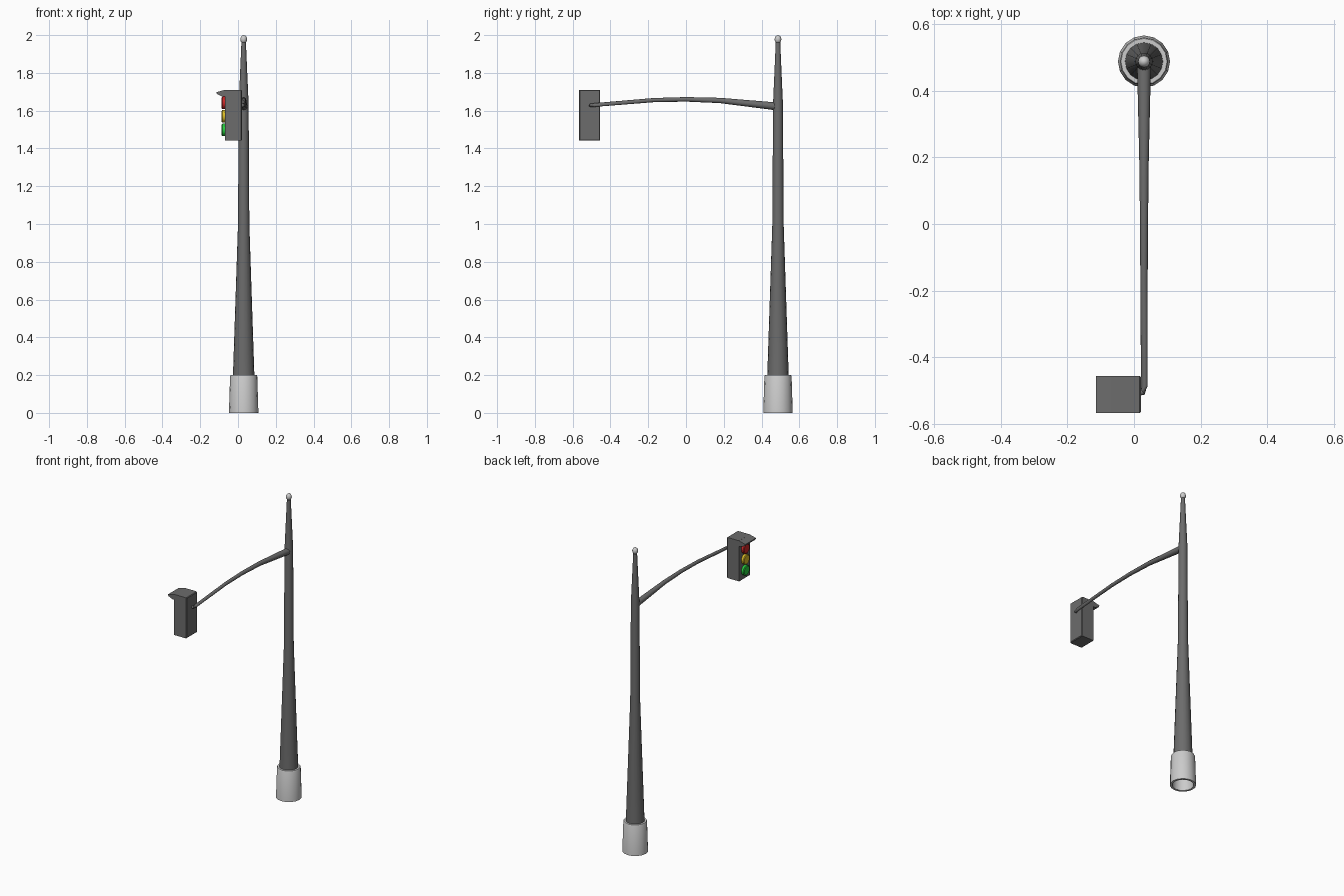
import bpy, bmesh, math
from mathutils import Vector, Matrix

if "Cube" in bpy.data.objects:
    bpy.data.objects.remove(bpy.data.objects["Cube"])

PX, PY = 0.03, 0.487  # pole axis


def finish(bm, name, color=None, smooth=True):
    bmesh.ops.recalc_face_normals(bm, faces=bm.faces[:])
    me = bpy.data.meshes.new(name)
    bm.to_mesh(me)
    bm.free()
    ob = bpy.data.objects.new(name, me)
    bpy.context.collection.objects.link(ob)
    if color:
        mat = bpy.data.materials.new(name + "_color")
        mat.diffuse_color = (*color, 1)
        mat.use_nodes = True
        mat.node_tree.nodes["Principled BSDF"].inputs["Base Color"].default_value = mat.diffuse_color
        me.materials.append(mat)
    if smooth:
        bpy.ops.object.select_all(action='DESELECT')
        ob.select_set(True)
        bpy.context.view_layer.objects.active = ob
        bpy.ops.object.shade_smooth_by_angle(angle=math.radians(35))
    return ob


def loft(name, rings, sides, closed=False, color=None):
    """Skin circular rings given as (centre, direction, radius)."""
    bm = bmesh.new()
    loops = []
    for c, d, r in rings:
        q = Vector((0, 0, 1)).rotation_difference(Vector(d).normalized())
        loops.append([bm.verts.new(Vector(c) + q @ Vector((r * math.cos(a), r * math.sin(a), 0)))
                      for a in (2 * math.pi * i / sides for i in range(sides))])
    pairs = list(zip(loops, loops[1:]))
    if closed:
        pairs.append((loops[-1], loops[0]))
    for a, b in pairs:
        for i in range(sides):
            j = (i + 1) % sides
            bm.faces.new((a[i], a[j], b[j], b[i]))
    if not closed:
        bm.faces.new(loops[0])
        bm.faces.new(loops[-1])
    return finish(bm, name, color)


def upright(name, profile, sides=16, closed=False, color=None):
    return loft(name, [((PX, PY, z), (0, 0, 1), r) for r, z in profile], sides, closed, color)


# Hollow base sleeve and tapered pole
upright("base_sleeve", [(0.078, 0), (0.072, 0.193), (0.069, 0.2), (0.052, 0.2), (0.064, 0)], closed=True,
        color=(0.6, 0.6, 0.6))
DARK = (0.15, 0.15, 0.15)
upright("pole", [(0.057, 0.19), (0.030, 1.0), (0.026, 1.64), (0.012, 1.96)], color=DARK)

# Small egg-shaped finial
bm = bmesh.new()
bmesh.ops.create_uvsphere(bm, u_segments=12, v_segments=8, radius=1,
                          matrix=Matrix.Translation((PX, PY, 1.978)) @ Matrix.Diagonal((0.018, 0.018, 0.022, 1)))
finish(bm, "finial", (0.6, 0.6, 0.6))

# Curved mast arm, hooking into the signal at its end
path = [((PX, 0.485, 1.622), 0.021), ((PX, 0.18, 1.654), 0.014), ((PX, 0.0, 1.660), 0.012),
        ((PX, -0.17, 1.656), 0.011), ((PX + 0.001, -0.485, 1.630), 0.010),
        ((PX - 0.003, -0.503, 1.628), 0.010), ((PX - 0.03, -0.508, 1.627), 0.010)]
rings = []
for i, (p, r) in enumerate(path):
    a = Vector(path[max(i - 1, 0)][0])
    b = Vector(path[min(i + 1, len(path) - 1)][0])
    rings.append((p, b - a, r))
loft("mast_arm", rings, 12, color=DARK)

# Signal housing
Y0, Y1 = -0.566, -0.455
bm = bmesh.new()
bmesh.ops.create_cube(bm, size=1, matrix=Matrix.Translation((-0.024, (Y0 + Y1) / 2, 1.576))
                      @ Matrix.Diagonal((0.09, Y1 - Y0, 0.268, 1)))
edges = [e for e in bm.edges if all(v.co.x > 0 for v in e.verts)]
bmesh.ops.bevel(bm, geom=edges, offset=0.004, segments=1, affect='EDGES')
finish(bm, "signal_housing", DARK, smooth=False)

# Visor over the lights
bm = bmesh.new()
section = [(-0.068, 1.710), (-0.092, 1.704), (-0.114, 1.698), (-0.112, 1.688), (-0.082, 1.674), (-0.068, 1.674)]
face = bm.faces.new([bm.verts.new((x, Y0, z)) for x, z in section])
ext = bmesh.ops.extrude_face_region(bm, geom=[face], use_keep_orig=True)
bmesh.ops.translate(bm, vec=(0, Y1 - Y0, 0),
                    verts=[v for v in ext["geom"] if isinstance(v, bmesh.types.BMVert)])
finish(bm, "visor", DARK, smooth=False)

# Three lamps facing -x
for name, z, color in (("red_lamp", 1.641, (0.6, 0.02, 0.02)),
                       ("amber_lamp", 1.570, (0.7, 0.5, 0.02)),
                       ("green_lamp", 1.498, (0.02, 0.6, 0.05))):
    yc = (Y0 + Y1) / 2
    loft(name, [((x, yc, z), (-1, 0, 0), r) for x, r in ((-0.06, 0.033), (-0.083, 0.033), (-0.087, 0.028))],
         16, color=color)
